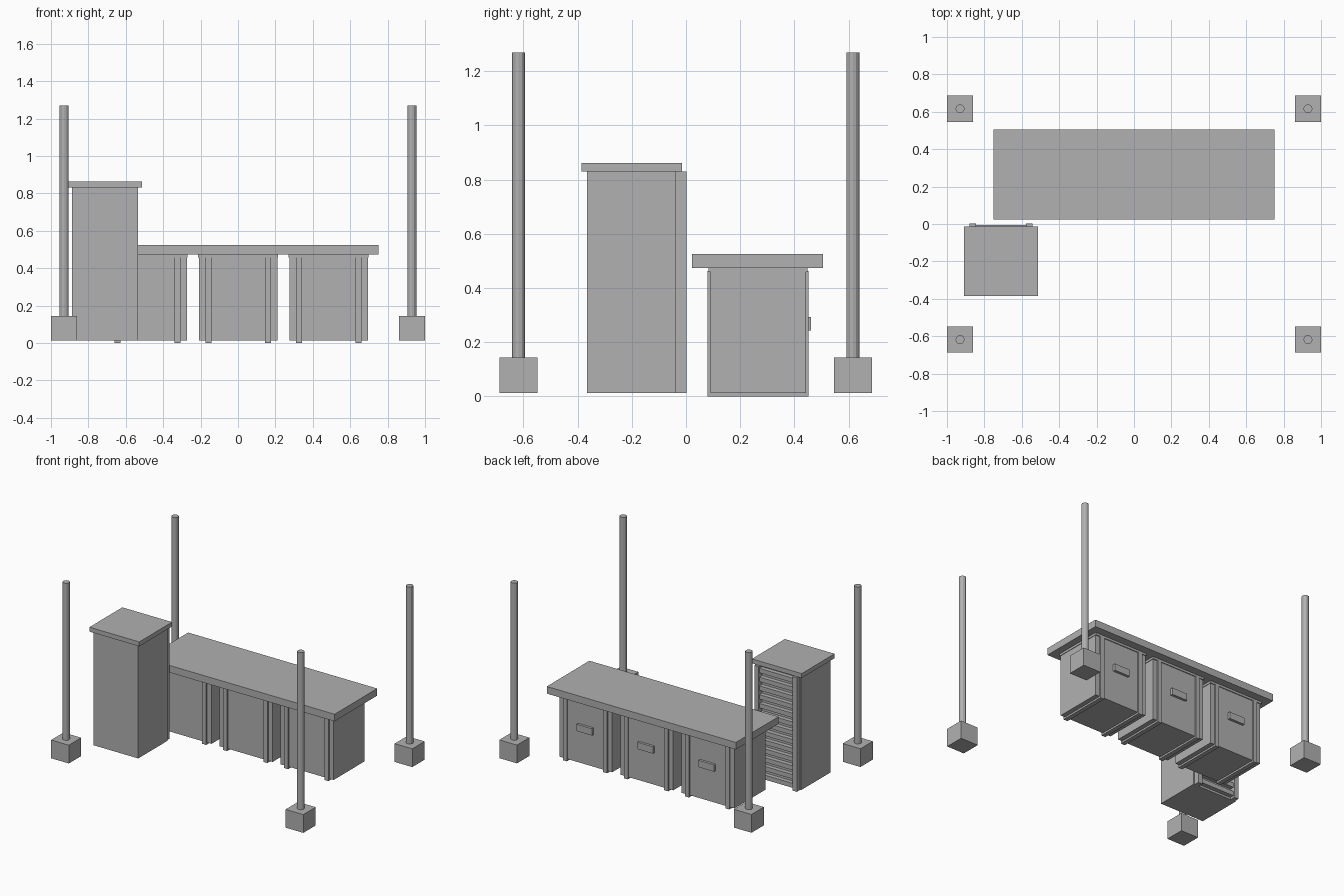
import bpy
import bmesh
import math

if "Cube" in bpy.data.objects:
    bpy.data.objects.remove(bpy.data.objects["Cube"])

grey = bpy.data.materials.new("plain_grey")
grey.diffuse_color = (0.44, 0.44, 0.44, 1)
grey.use_nodes = True
grey.node_tree.nodes["Principled BSDF"].inputs["Base Color"].default_value = grey.diffuse_color


def finish(name, bm):
    mesh = bpy.data.meshes.new(name)
    bm.to_mesh(mesh)
    bm.free()
    mesh.materials.append(grey)
    obj = bpy.data.objects.new(name, mesh)
    bpy.context.collection.objects.link(obj)
    return obj


def box(name, x0, x1, y0, y1, z0, z1):
    bm = bmesh.new()
    bmesh.ops.create_cube(bm, size=1)
    for v in bm.verts:
        v.co = ((x0 + x1) / 2 + v.co.x * (x1 - x0),
                (y0 + y1) / 2 + v.co.y * (y1 - y0),
                (z0 + z1) / 2 + v.co.z * (z1 - z0))
    return finish(name, bm)


def pole(name, x, y, radius, z0, z1, sides=12):
    bm = bmesh.new()
    bmesh.ops.create_cone(bm, cap_ends=True, segments=sides, radius1=radius,
                          radius2=radius, depth=z1 - z0)
    bmesh.ops.translate(bm, verts=bm.verts, vec=(x, y, (z0 + z1) / 2))
    return finish(name, bm)


FLOOR = 0.013

# Four corner poles standing in square blocks
for x in (-0.93, 0.93):
    for y in (-0.618, 0.616):
        box("pole_block", x - 0.07, x + 0.07, y - 0.07, y + 0.07, FLOOR, 0.144)
        pole("pole", x, y, 0.024, 0.144, 1.27)

# Counter top
box("counter_top", -0.75, 0.75, 0.023, 0.506, 0.474, 0.525)

# Three bins under the counter, each with two bands, a rim and a rear handle
for cx in (-0.484, 0.001, 0.485):
    box("bin_body", cx - 0.21, cx + 0.21, 0.091, 0.443, FLOOR, 0.462)
    box("bin_rim", cx - 0.214, cx + 0.214, 0.083, 0.449, 0.458, 0.474)
    for side in (-1, 1):
        bx = cx + side * 0.16
        x0, x1 = bx - 0.016, bx + 0.016
        box("band_front", x0, x1, 0.080, 0.091, 0.0, 0.462)
        box("band_rear", x0, x1, 0.443, 0.452, 0.0, 0.462)
        box("band_bottom", x0, x1, 0.091, 0.443, 0.0, FLOOR)
    box("bin_handle", cx - 0.062, cx + 0.062, 0.443, 0.461, 0.243, 0.292)

# Tall cabinet with overhanging lid
box("cabinet_body", -0.888, -0.535, -0.366, -0.037, FLOOR, 0.83)
box("cabinet_lid", -0.908, -0.513, -0.386, -0.014, 0.83, 0.862)

# Rear face: two stiles with horizontal slats between them
for x0, x1 in ((-0.880, -0.845), (-0.578, -0.543)):
    box("cabinet_stile", x0, x1, -0.037, 0.002, FLOOR, 0.83)
count = 13
pitch = (0.83 - FLOOR) / count
for i in range(count):
    z = FLOOR + (i + 0.5) * pitch
    box("cabinet_slat", -0.845, -0.578, -0.037, -0.006, z - 0.016, z + 0.016)
